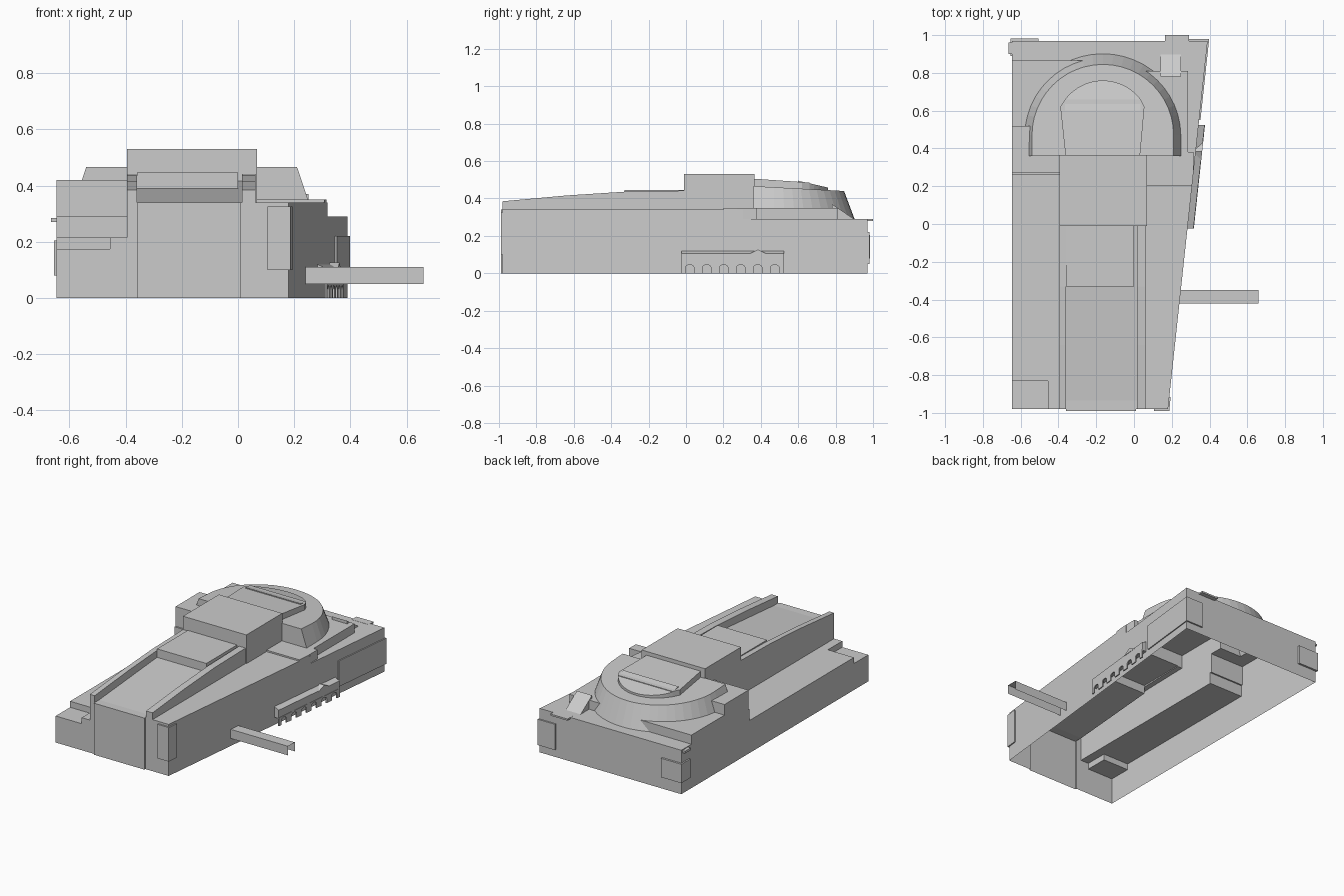
import bpy, bmesh, math
from mathutils import Vector

if "Cube" in bpy.data.objects:
    bpy.data.objects.remove(bpy.data.objects["Cube"])

stone = bpy.data.materials.new("pale_grey")
stone.diffuse_color = (0.6, 0.6, 0.6, 1)
stone.use_nodes = True
stone.node_tree.nodes["Principled BSDF"].inputs["Base Color"].default_value = stone.diffuse_color


def wall_x(y):
    """x of the slanted right-hand wall"""
    return 0.18 + 0.21 * (y + 0.98) / 1.95


def loft(name, low, high, open_bottom=False):
    """Solid between two matching loops of 3D points"""
    bm = bmesh.new()
    a = [bm.verts.new(p) for p in low]
    b = [bm.verts.new(p) for p in high]
    n = len(a)
    bottom = bm.faces.new(a[::-1])
    bm.faces.new(b)
    for i in range(n):
        j = (i + 1) % n
        bm.faces.new((a[i], a[j], b[j], b[i]))
    bmesh.ops.recalc_face_normals(bm, faces=bm.faces)
    if open_bottom:
        bmesh.ops.delete(bm, geom=[bottom], context='FACES_ONLY')
    me = bpy.data.meshes.new(name)
    bm.to_mesh(me)
    bm.free()
    me.materials.append(stone)
    ob = bpy.data.objects.new(name, me)
    bpy.context.collection.objects.link(ob)
    return ob


def solid(name, outline, z0, top):
    """Prism on a plan outline; top is a height or a function of y"""
    f = top if callable(top) else (lambda y: top)
    return loft(name, [(x, y, z0) for x, y in outline],
                [(x, y, f(y)) for x, y in outline])


def rect(x0, x1, y0, y1):
    return [(x0, y0), (x1, y0), (x1, y1), (x0, y1)]


def ramp(y0, z0, y1, z1):
    return lambda y: z0 + (z1 - z0) * (y - y0) / (y1 - y0)


masses = []


def mass(outline, top, z0=None):
    # staggered bottoms are trimmed to the ground later
    z0 = -0.1 - 0.01 * len(masses) if z0 is None else z0
    masses.append(solid("mass", outline, z0, top))


# terrace under the rounded end
mass(rect(-0.645, 0.6, 0.26, 0.97), 0.29)
# low left aisle with its sunken front corner
mass(rect(-0.645, -0.2, -0.83, 0.30), 0.215)
mass(rect(-0.455, -0.2, -0.98, -0.7), 0.215)
mass(rect(-0.645, -0.3, -0.98, -0.7), 0.175)
# left block and slab
mass(rect(-0.645, -0.3, 0.27, 0.52), 0.42)
mass(rect(-0.645, -0.2, 0.5, 0.865), 0.35)
# right aisle and slabs
mass(rect(-0.05, 0.6, -0.98, 0.305), 0.34)
mass(rect(-0.1, 0.315, 0.2, 0.38), 0.35)
mass(rect(-0.1, 0.285, 0.3, 0.81), 0.35)
# sloped buttress
mass(rect(0.14, 0.25, 0.78, 0.90), ramp(0.81, 0.35, 0.90, 0.289))
# long roof between two rising parapets
mass(rect(-0.38, 0.04, -0.98, 0.1), ramp(-0.935, 0.34, -0.33, 0.39))
for x0, x1 in ((-0.395, -0.36), (0.015, 0.062)):
    mass(rect(x0, x1, -0.98, -0.64), ramp(-0.98, 0.385, -0.64, 0.416))
    mass(rect(x0, x1, -0.64, -0.33), ramp(-0.64, 0.416, -0.33, 0.436))
    mass(rect(x0, x1, -0.33, 0.1), ramp(-0.33, 0.436, 0.0, 0.442))
# entrance slab, choir and tall crossing
mass(rect(-0.36, 0.01, -0.99, -0.9), 0.34)
mass(rect(-0.36, 0.0, -0.33, 0.1), 0.446)
mass(rect(-0.395, 0.068, -0.01, 0.365), 0.53)


# rounded end: D-shaped frustum with a gently falling roof
def d_shape(r):
    cx, cy = -0.165, 0.47
    arc = [(cx + r * math.cos(math.pi * i / 24), cy + r * math.sin(math.pi * i / 24))
           for i in range(25)]
    return [(cx - r, 0.36), (cx + r, 0.36)] + arc


slope = ramp(0.36, 0.466, 0.845, 0.44)
masses.append(loft("mass", [(x, y, 0.2) for x, y in d_shape(0.465)],
                   [(x, y, slope(y)) for x, y in d_shape(0.375)]))
# raised roof panel on the rounded end
mass([(-0.36, 0.34), (0.03, 0.34), (0.055, 0.62), (0.035, 0.66), (-0.365, 0.66), (-0.39, 0.62)],
     ramp(0.37, 0.505, 0.66, 0.485), 0.4)
half = math.asin(0.2 / 0.25)
mass([(-0.365, 0.6), (0.035, 0.6)] +
     [(-0.165 + 0.25 * math.sin(half - 2 * half * i / 14),
       0.51 + 0.25 * math.cos(half - 2 * half * i / 14)) for i in range(15)],
     ramp(0.66, 0.481, 0.76, 0.458), 0.4)

# join the masses, then cut the slanted right wall
shell = masses[0]
shell.name = "building_shell"
wall_cutter = solid("wall_cutter", [(wall_x(-1.2), -1.2), (1, -1.2), (1, 1.2), (wall_x(1.2), 1.2)], -1, 1)
bpy.context.view_layer.objects.active = shell
for ob in masses[1:] + [wall_cutter]:
    mod = shell.modifiers.new("join", 'BOOLEAN')
    mod.operation = 'DIFFERENCE' if ob == wall_cutter else 'UNION'
    mod.solver = 'EXACT'
    mod.object = ob
    bpy.ops.object.modifier_apply(modifier=mod.name)
    bpy.data.objects.remove(ob)

# trim to the ground, leaving the underside open
bm = bmesh.new()
bm.from_mesh(shell.data)
bmesh.ops.bisect_plane(bm, geom=bm.verts[:] + bm.edges[:] + bm.faces[:], dist=1e-5,
                       plane_co=(0, 0, 0), plane_no=(0, 0, 1), clear_inner=True)
bm.to_mesh(shell.data)
bm.free()


def wall_strip(y0, y1, inner, outer):
    return [(wall_x(y0) + inner, y0), (wall_x(y0) + outer, y0),
            (wall_x(y1) + outer, y1), (wall_x(y1) + inner, y1)]


# corner plates and ledges
solid("front_corner_plate", [(0.105, -0.99), (0.187, -0.99), (wall_x(-0.915) + 0.007, -0.915),
                             (0.105, -0.915)], 0.1, 0.325)
solid("right_wall_plate", wall_strip(0.55, 0.98, -0.02, 0.007), 0.05, 0.22)
solid("back_right_plate", rect(0.27, 0.39, 0.93, 0.98), 0.05, 0.22)
solid("back_left_plate", rect(-0.655, -0.505, 0.89, 0.983), 0.08, 0.205)
solid("back_ledge", rect(0.165, 0.29, 0.95, 1.0), 0.28, 0.291)
solid("left_ledge", rect(-0.665, -0.62, 0.9, 0.96), 0.27, 0.285)

# projecting channel beam, open below and at its end
bm = bmesh.new()
prof = [(-0.42, 0.05), (-0.42, 0.11), (-0.35, 0.11), (-0.35, 0.05)]
ends = [[bm.verts.new((x, y, z)) for y, z in prof] for x in (0.235, 0.66)]
for i in range(3):
    bm.faces.new((ends[0][i], ends[0][i + 1], ends[1][i + 1], ends[1][i]))
me = bpy.data.meshes.new("channel_beam")
bm.to_mesh(me)
bm.free()
me.materials.append(stone)
bpy.context.collection.objects.link(bpy.data.objects.new("channel_beam", me))

# canopy: sloped roof, arched front and a small gable
y0, y1 = -0.025, 0.525
strip = wall_strip(y0, y1, -0.01, 0.032)
loft("canopy_roof", [(x, y, 0.05) for x, y in strip],
     [(x, y, z) for (x, y), z in zip(strip, (0.125, 0.105, 0.105, 0.125))])
front = [(y1, 0.0), (y1, 0.055), (y0, 0.055), (y0, 0.0)]
for i in range(6):
    c = 0.02 + 0.091 * i
    front += [(c - 0.023, 0.0)]
    front += [(c - 0.023 * math.cos(math.pi * k / 6), 0.03 + 0.015 * math.sin(math.pi * k / 6))
              for k in range(7)]
    front += [(c + 0.023, 0.0)]
loft("canopy_arches", [(wall_x(y) + 0.026, y, z) for y, z in front],
     [(wall_x(y) + 0.034, y, z) for y, z in front])
gable = [(0.33, 0.1), (0.44, 0.1), (0.385, 0.127)]
loft("canopy_gable", [(wall_x(y) - 0.01, y, z) for y, z in gable],
     [(wall_x(y) + 0.034, y, z) for y, z in gable])
